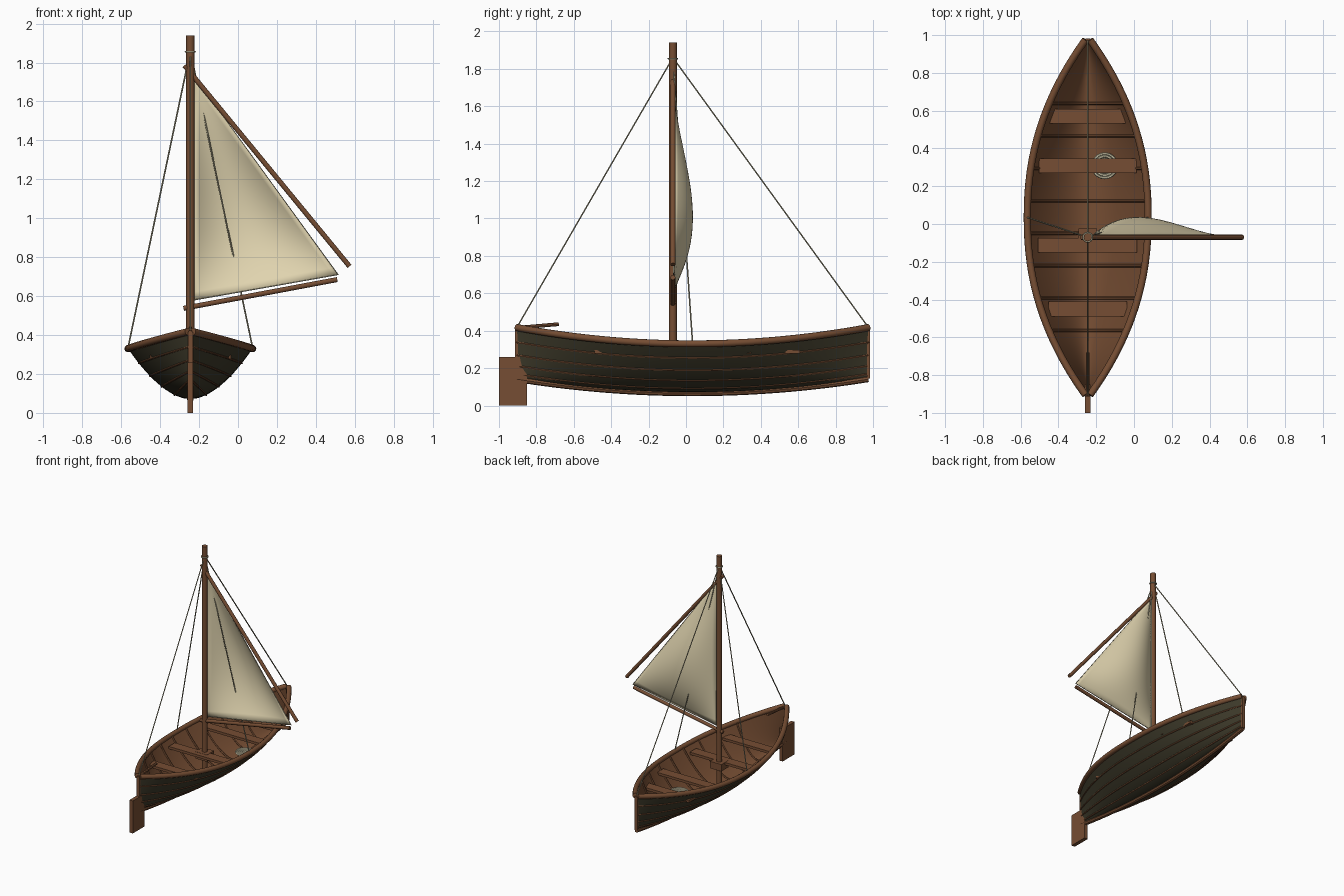
import bpy, bmesh, math
from mathutils import Vector

if "Cube" in bpy.data.objects:
    bpy.data.objects.remove(bpy.data.objects["Cube"])

CX, CY, HALF = -0.245, 0.035, 0.94      # hull centre line, mid length, half length
MY = -0.07                              # mast position along the boat


def mat(name, rgb):
    m = bpy.data.materials.new(name)
    m.diffuse_color = (*rgb, 1)
    m.use_nodes = True
    m.node_tree.nodes["Principled BSDF"].inputs["Base Color"].default_value = m.diffuse_color
    return m


WOOD = mat("brown wood", (0.18, 0.075, 0.033))
TAR = mat("tarred planks", (0.045, 0.04, 0.022))
CLOTH = mat("cream sailcloth", (0.75, 0.66, 0.43))
ROPE = mat("rope", (0.40, 0.37, 0.25))
COIL = mat("pale rope", (0.70, 0.65, 0.45))


def finish(ob, material, smooth=True):
    ob.data.materials.clear()
    ob.data.materials.append(material)
    bpy.ops.object.select_all(action='DESELECT')
    ob.select_set(True)
    bpy.context.view_layer.objects.active = ob
    if smooth:
        bpy.ops.object.shade_smooth_by_angle(angle=math.radians(40))
    return ob


def tube(name, paths, r, material, closed=False, res=2):
    cu = bpy.data.curves.new(name, 'CURVE')
    cu.dimensions = '3D'
    cu.bevel_depth, cu.bevel_resolution, cu.use_fill_caps = r, res, True
    for pts in paths:
        sp = cu.splines.new('POLY')
        sp.points.add(len(pts) - 1)
        for p, c in zip(sp.points, pts):
            p.co = (*c, 1)
        sp.use_cyclic_u = closed
    ob = bpy.data.objects.new(name, cu)
    bpy.context.collection.objects.link(ob)
    bpy.ops.object.select_all(action='DESELECT')
    ob.select_set(True)
    bpy.context.view_layer.objects.active = ob
    bpy.ops.object.convert(target='MESH')
    return finish(bpy.context.view_layer.objects.active, material)


def box(name, centre, size, material=WOOD):
    bpy.ops.mesh.primitive_cube_add(size=1, location=centre)
    ob = bpy.context.object
    ob.name = name
    ob.scale = size
    bpy.ops.object.transform_apply(location=False, rotation=False, scale=True)
    return finish(ob, material, False)


def mesh(name, verts, faces, material):
    me = bpy.data.meshes.new(name)
    me.from_pydata(verts, [], faces)
    ob = bpy.data.objects.new(name, me)
    bpy.context.collection.objects.link(ob)
    return finish(ob, material)


def hull(t, s, inset=0.0):
    """Hull point: t = -1..1 front to back, s = -1..1 sheer to sheer."""
    w = max(0.012 + 0.308 * (1 - abs(t) ** 2.2) - inset, 0.002)
    sheer = 0.33 + 0.087 * t * t
    keel = 0.07 + 0.075 * t * t + inset * 0.7
    u = abs(s) ** 0.85
    return (CX + math.copysign(w * u, s), CY + HALF * t, keel + (sheer - keel) * u ** 1.8)


TS = [math.sin(math.pi / 2 * (-1 + i / 24)) for i in range(49)]
NS = 24


def skin(name, inset, material, flip):
    verts = [hull(t, -1 + 2 * j / NS, inset) for t in TS for j in range(NS + 1)]
    faces = []
    for i in range(len(TS) - 1):
        for j in range(NS):
            a = i * (NS + 1) + j
            f = (a, a + 1, a + NS + 2, a + NS + 1)
            faces.append(f[::-1] if flip else f)
    mesh(name, verts, faces, material)


# Hull shell: dark outside, bare wood inside
skin("hull_outside", 0.0, TAR, True)
skin("hull_inside", 0.012, WOOD, False)

# Rails, plank seams, keel and end posts
tube("gunwale", [[hull(t, s) for t in TS] for s in (-1, 1)], 0.019, WOOD, res=3)
tube("plank_seams", [[hull(t, s * k) for t in TS] for s in (-1, 1) for k in (.2, .4, .6, .8)],
     0.0055, WOOD, res=1)
tube("keel", [[(CX, y, z - 0.004) for _, y, z in (hull(t, 0) for t in TS)]], 0.016, WOOD)
for name, y in (("front_stem", CY - HALF), ("back_stem", CY + HALF)):
    box(name, (CX, y, 0.28), (0.026, 0.016, 0.27))

# Ribs following the inside of the hull
tube("ribs", [[hull((y - CY) / HALF, -1 + j / 10, 0.014) for j in range(21)]
              for y in (-0.565 + 0.172 * i for i in range(8))], 0.008, WOOD, res=1)

# Seats, the end ones running into the planking
for name, y, half in (("back_seat", 0.57, 0.208), ("back_thwart", 0.308, 0.257),
                      ("mast_thwart", -0.112, 0.262), ("front_seat", -0.45, 0.208)):
    box(name, (CX, y, 0.288), (2 * half, 0.078, 0.02))
box("mast_partner", (CX, MY, 0.272), (0.10, 0.09, 0.055))

# Rudder and tiller
box("rudder", (CX, -0.925, 0.13), (0.03, 0.15, 0.26))
tube("tiller", [[(CX, -0.91, 0.415), (CX, -0.68, 0.435)]], 0.010, WOOD)

# Mast and spars
tube("mast", [[(CX, MY, 0.08), (CX, MY, 1.94)]], 0.0215, WOOD, res=4)
tube("boom", [[(-0.28, MY, 0.537), (0.51, MY, 0.685)]], 0.0135, WOOD, res=3)
tube("yard", [[(-0.275, MY, 1.785), (0.573, MY, 0.753)]], 0.0135, WOOD, res=3)

# Bellied triangular sail
HEAD, TACK, CLEW = (Vector((x, MY + 0.005, z)) for x, z in
                    ((-0.225, 1.73), (-0.225, 0.58), (0.515, 0.71)))


def sail(a, b):
    c = 1 - a - b
    return HEAD * a + TACK * b + CLEW * c + Vector((0, 0.1 * 27 * a * b * c, 0))


N = 28
index, verts = {}, []
for i in range(N + 1):
    for j in range(N + 1 - i):
        index[i, j] = len(verts)
        verts.append(sail(i / N, j / N))
faces = []
for i in range(N):
    for j in range(N - i):
        faces.append((index[i, j], index[i + 1, j], index[i, j + 1]))
        if i + j < N - 1:
            faces.append((index[i + 1, j], index[i + 1, j + 1], index[i, j + 1]))
cloth = mesh("sail", verts, faces, CLOTH)
sol = cloth.modifiers.new("thickness", 'SOLIDIFY')
sol.thickness, sol.offset = 0.004, 0
tube("sail_edge_rope", [[HEAD, TACK, CLEW]], 0.004, ROPE, closed=True, res=1)

# Stays and shrouds
top = (CX, MY, 1.86)
tube("rigging", [[top, p] for p in ((CX, -0.90, 0.425), (CX, 0.97, 0.425),
                                    (CX - 0.32, 0.035, 0.335), (CX + 0.32, 0.035, 0.335))],
     0.0042, ROPE, res=1)
tube("masthead_lashing", [[(CX + 0.024 * math.cos(a), MY + 0.024 * math.sin(a), 1.855)
                           for a in (math.tau * k / 16 for k in range(16))]],
     0.005, ROPE, closed=True, res=1)

# Coiled rope under the thwart
tube("rope_coil", [[(-0.155 + r * math.cos(a), 0.308 + r * math.sin(a), 0.172)
                    for a in (math.tau * k / 28 for k in range(28))]
                   for r in (0.008, 0.022, 0.036, 0.050, 0.064)], 0.0072, COIL, closed=True, res=1)
